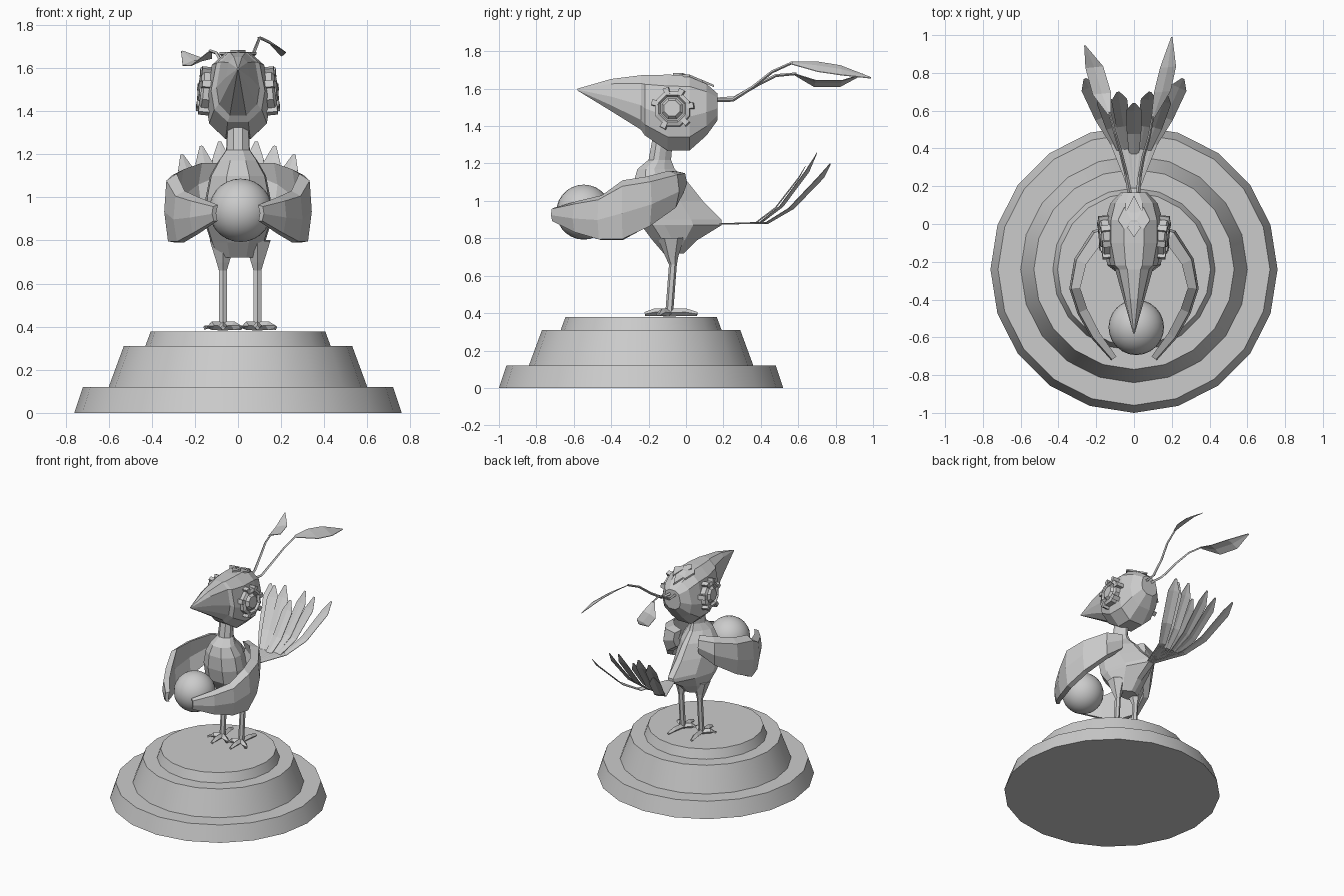
import bpy, bmesh, math
from mathutils import Vector

cube = bpy.data.objects.get("Cube")
if cube:
    bpy.data.objects.remove(cube, do_unlink=True)

stone = bpy.data.materials.new("plain_grey")
stone.use_nodes = True
GREY = (0.6, 0.6, 0.6, 1)
stone.diffuse_color = GREY
stone.node_tree.nodes["Principled BSDF"].inputs["Base Color"].default_value = GREY


def finish(bm, name, smooth=False):
    bmesh.ops.recalc_face_normals(bm, faces=bm.faces)
    me = bpy.data.meshes.new(name)
    bm.to_mesh(me)
    bm.free()
    me.materials.append(stone)
    ob = bpy.data.objects.new(name, me)
    bpy.context.collection.objects.link(ob)
    if smooth:
        bpy.ops.object.select_all(action='DESELECT')
        ob.select_set(True)
        bpy.context.view_layer.objects.active = ob
        bpy.ops.object.shade_smooth_by_angle(angle=math.radians(35))
    return ob


def loft(bm, rings):
    """Skin a list of equal point rings and cap both ends."""
    loops = [[bm.verts.new(p) for p in ring] for ring in rings]
    n = len(loops[0])
    for a, b in zip(loops, loops[1:]):
        for i in range(n):
            j = (i + 1) % n
            bm.faces.new((a[i], a[j], b[j], b[i]))
    bm.faces.new(loops[0])
    bm.faces.new(loops[-1])


def tube(bm, points, radii, sides=5):
    """Tapered tube through points."""
    pts = [Vector(p) for p in points]
    rings = []
    for i, p in enumerate(pts):
        t = (pts[min(i + 1, len(pts) - 1)] - pts[max(i - 1, 0)]).normalized()
        u = t.cross(Vector((1, 0, 0)) if abs(t.x) < 0.8 else Vector((0, 0, 1))).normalized()
        v = t.cross(u)
        ang = [2 * math.pi * k / sides for k in range(sides)]
        rings.append([p + radii[i] * (u * math.cos(a) + v * math.sin(a)) for a in ang])
    loft(bm, rings)


# Stepped round plinth
bm = bmesh.new()
profile = [(0.76, 0), (0.72, 0.12), (0.60, 0.12), (0.53, 0.31), (0.43, 0.31), (0.405, 0.378)]
loft(bm, [[(r * math.cos(k * math.pi / 10), -0.24 + r * math.sin(k * math.pi / 10), z)
           for k in range(20)] for r, z in profile])
finish(bm, "plinth", True)

# Held ball
bm = bmesh.new()
bmesh.ops.create_uvsphere(bm, u_segments=24, v_segments=14, radius=0.147)
bmesh.ops.translate(bm, verts=bm.verts, vec=(0.012, -0.547, 0.94))
finish(bm, "ball", True)

# Body and neck: z, front y, back y, half width
bm = bmesh.new()
rings = []
for z, f, b, w in [(0.72, -0.12, -0.01, 0.095), (0.79, -0.18, 0.06, 0.125), (0.87, -0.24, 0.19, 0.15),
                   (0.90, -0.26, 0.19, 0.15), (1.0, -0.28, 0.09, 0.15), (1.1, -0.28, 0.01, 0.13),
                   (1.17, -0.26, -0.06, 0.09), (1.22, -0.2, -0.08, 0.055), (1.33, -0.18, -0.07, 0.05)]:
    m = f + 0.45 * min(b - f, 0.28)
    rings.append([(w * s, y, z) for s, y in
                  [(0.4, f), (0.95, (f + m) / 2), (1, m), (0.7, (m + b) / 2), (0.15, b),
                   (-0.15, b), (-0.7, (m + b) / 2), (-1, m), (-0.95, (f + m) / 2), (-0.4, f)]])
loft(bm, rings)
finish(bm, "body")

# Head and beak: y, half width, top, bottom
bm = bmesh.new()
outline = [(0.35, 1), (0.8, 0.85), (1, 0.45), (0.88, 0.18), (0.38, 0)]
rings = []
for y, w, top, bot in [(-0.58, 0.004, 1.6, 1.59), (-0.4, 0.055, 1.652, 1.48), (-0.24, 0.1, 1.672, 1.38),
                       (-0.22, 0.125, 1.672, 1.35), (-0.1, 0.152, 1.675, 1.27), (0.02, 0.152, 1.672, 1.27),
                       (0.11, 0.125, 1.625, 1.35), (0.168, 0.07, 1.575, 1.43)]:
    half = [(w * s, y, bot + (top - bot) * t) for s, t in outline]
    rings.append(half + [(-x, q, z) for x, q, z in reversed(half)])
loft(bm, rings)
finish(bm, "head")

# Small overlapping tufts on the crown
bm = bmesh.new()
for x, y, z in [(0, -0.02, 1.685), (0.05, 0.02, 1.675), (-0.05, 0.02, 1.675), (0, 0.08, 1.65)]:
    loft(bm, [[(x - 0.035, y, z - h), (x, y - 0.05, z - h), (x + 0.035, y, z - h),
               (x, y + 0.07, z - 0.03 - h)] for h in (0, 0.012)])
finish(bm, "crown_tufts")

for side, label in ((1, "left"), (-1, "right")):
    # Octagonal goggle: radius and outward depth steps, with lugs round the rim
    def eye_point(r, d, a):
        out = Vector((side * 0.99, -0.1, 0.1))
        c = Vector((side * 0.135, -0.07, 1.49)) + out * d
        y, z = r * math.cos(a), r * math.sin(a)
        return c + Vector((side * (0.1 * y - 0.1 * z), y, z))

    bm = bmesh.new()
    steps = [(0.1, -0.03), (0.1, 0.035), (0.078, 0.045), (0.068, 0.03), (0.06, 0.03), (0.045, 0.048)]
    loft(bm, [[eye_point(r, d, (k + 0.5) * math.pi / 4) for k in range(8)] for r, d in steps])
    for k in (0.2, 1.4, 2.4, 3.6, 5.4, 7):
        a = k * math.pi / 4
        loft(bm, [[eye_point(r, d, a + s) for r, s in
                   ((0.08, -0.16), (0.116, -0.14), (0.116, 0.14), (0.08, 0.16))] for d in (-0.01, 0.045)])
    finish(bm, label + "_goggle")

    # Wing: x, y, bottom, top, thickness, wrapped forward round the ball
    spine = [(0.09, -0.03, 1.04, 1.16, 0.06), (0.19, -0.07, 0.96, 1.16, 0.07), (0.28, -0.2, 0.86, 1.13, 0.06),
             (0.31, -0.34, 0.79, 1.11, 0.05), (0.27, -0.46, 0.79, 1.03, 0.05), (0.2, -0.59, 0.83, 1.0, 0.045),
             (0.105, -0.71, 0.89, 0.965, 0.03)]
    rings = []
    for i, (x, y, lo, hi, t) in enumerate(spine):
        p, q = spine[max(i - 1, 0)], spine[min(i + 1, len(spine) - 1)]
        d = Vector((q[0] - p[0], q[1] - p[1])).normalized()
        n = Vector((-d.y, d.x))
        rings.append([(side * (x + n.x * t * o), y + n.y * t * o, lo + (hi - lo) * h)
                      for o, h in ((-0.4, 0), (0.3, 0.02), (0.65, 0.45), (0.45, 0.9),
                                   (-0.5, 1), (-0.15, 0.5))])
    bm = bmesh.new()
    loft(bm, rings)
    finish(bm, label + "_wing")

    # Leg with tapered thigh
    lx = 0.08 * side + 0.01
    bm = bmesh.new()
    tube(bm, [(lx, -0.08, 0.8), (lx, -0.075, 0.7), (lx, -0.07, 0.66), (lx, -0.09, 0.395)],
         [0.07, 0.034, 0.021, 0.021], 6)
    finish(bm, label + "_leg")

    # Foot: three front toes and one hind toe
    bm = bmesh.new()
    for dx, dy in ((0, -0.13), (-0.085, -0.06), (0.085, -0.06), (0.02 * side, 0.15)):
        tube(bm, [(lx, -0.09, 0.403), (lx + dx * 0.6, -0.09 + dy * 0.6, 0.405), (lx + dx, -0.09 + dy, 0.395)],
             [0.021, 0.02, 0.011], 4)
    finish(bm, label + "_foot")


def feather(bm, points, widths, fold=0.15, across=Vector((1, 0, 0))):
    """Thin creased blade along points."""
    rings = []
    for p, w in zip(points, widths):
        p, s = Vector(p), across * w
        drop, t = Vector((0, 0, -fold * w)), Vector((0, 0, 0.004))
        rings.append([p - s + drop, p, p + s + drop, p + s + drop - t, p - t, p - s + drop - t])
    loft(bm, rings)


# Tail fan: tip x, tip y, tip z
bm = bmesh.new()
for x, y, z in [(0, 0.64, 1.19), (0.085, 0.70, 1.26), (0.17, 0.69, 1.24), (0.26, 0.77, 1.2)]:
    for s in ((1, -1) if x else (1,)):
        across = Vector((1, -0.45 * s * x / 0.26, 0)).normalized()
        feather(bm, [(s * x * f, 0.16 + (y - 0.16) * g, 0.88 + (z - 0.88) * h)
                     for f, g, h in ((0.03, 0, 0), (0.38, 0.44, 0.02), (0.65, 0.66, 0.28),
                                     (0.92, 0.92, 0.8), (1, 1, 1))],
                [0.012, 0.026, 0.038, 0.042, 0.008], 0.2, across)
finish(bm, "tail_feathers")

# Two long head plumes, each a thin stalk ending in a blade
for label, stalk, blade, tilt in (
        ("left", [(0.02, 0.15, 1.54), (0.03, 0.25, 1.54), (0.05, 0.36, 1.61), (0.08, 0.46, 1.69), (0.1, 0.57, 1.74)],
         [(0.1, 0.56, 1.74), (0.15, 0.7, 1.725), (0.18, 0.83, 1.705), (0.2, 0.99, 1.66)], -0.6),
        ("right", [(-0.02, 0.15, 1.54), (-0.04, 0.26, 1.55), (-0.07, 0.38, 1.62), (-0.1, 0.48, 1.67), (-0.13, 0.59, 1.68)],
         [(-0.13, 0.58, 1.68), (-0.17, 0.69, 1.635), (-0.21, 0.83, 1.635), (-0.26, 0.945, 1.68)], 0.35)):
    bm = bmesh.new()
    tube(bm, stalk, [0.012, 0.01, 0.009, 0.008, 0.007], 4)
    feather(bm, blade, [0.01, 0.052, 0.05, 0.004], 0.1, Vector((1, 0.1, tilt)).normalized())
    finish(bm, label + "_plume")
